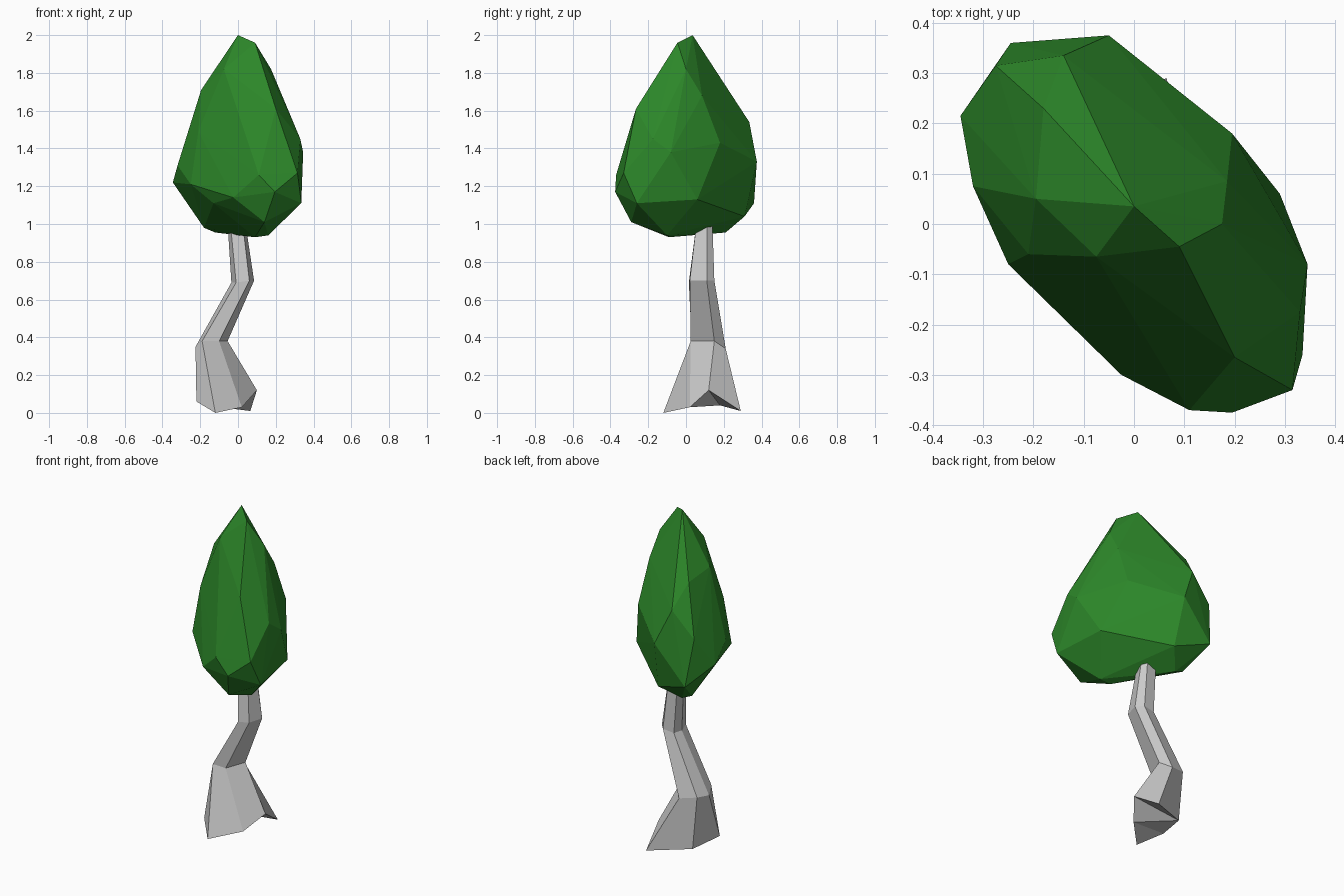
import bpy, bmesh


def finish(bm, name, color=None):
    bmesh.ops.recalc_face_normals(bm, faces=bm.faces)
    mesh = bpy.data.meshes.new(name)
    bm.to_mesh(mesh)
    bm.free()
    obj = bpy.data.objects.new(name, mesh)
    bpy.context.collection.objects.link(obj)
    if color:
        mat = bpy.data.materials.new(name + "_green")
        mat.diffuse_color = color
        mesh.materials.append(mat)
    return obj


# Trunk: six-sided crooked rings, flaring into roots
rings = [
    [(-.12, -.12, 0), (.02, .02, .03), (.10, .12, .12), (.065, .29, .01), (-.17, .18, .04), (-.22, -.01, .06)],
    [(-.19, .03, .38), (-.10, .025, .38), (-.055, .15, .38), (-.10, .21, .34), (-.20, .18, .36), (-.225, .10, .35)],
    [(-.01, .015, .69), (.06, .02, .70), (.085, .11, .70), (.05, .15, .70), (-.02, .145, .69), (-.035, .09, .69)],
    [(-.04, .06, 1.0), (.025, .055, 1.0), (.04, .11, 1.0), (.02, .14, 1.0), (-.04, .14, 1.0), (-.055, .10, 1.0)],
]
bm = bmesh.new()
loops = [[bm.verts.new(p) for p in ring] for ring in rings]
for a, b in zip(loops, loops[1:]):
    for i in range(6):
        j = (i + 1) % 6
        bm.faces.new((a[i], a[j], b[j], b[i]))
caps = [bm.faces.new(loops[-1]), bm.faces.new(loops[0][::-1])]
bmesh.ops.triangulate(bm, faces=caps)
finish(bm, "trunk")

# Crown: faceted teardrop, flattened along one diagonal
crown_points = [
    # tip and upper slopes
    (0, .035, 2.0), (.09, -.045, 1.96), (-.075, -.065, 1.82), (.175, 0, 1.82),
    (.185, .085, 1.68), (-.195, .05, 1.71), (.20, -.265, 1.61), (-.18, .23, 1.68),
    (-.14, .335, 1.54), (-.21, -.06, 1.49),
    # widest band
    (.33, -.175, 1.45), (.345, -.08, 1.38), (.195, .18, 1.43), (-.05, .375, 1.33),
    (-.275, .315, 1.39), (-.32, .075, 1.31), (.11, -.37, 1.26), (.315, -.33, 1.27),
    (-.345, .215, 1.22), (.195, -.375, 1.17), (-.025, -.30, 1.14), (-.25, -.08, 1.21),
    (.29, .06, 1.13), (-.245, .36, 1.11), (.335, -.26, 1.11),
    # underside
    (-.13, -.15, 1.11), (-.03, .31, 1.04), (.14, -.29, 1.01), (-.18, .20, .98),
    (-.12, .21, .955), (.16, -.10, .94), (.09, -.09, .93),
]
bm = bmesh.new()
for p in crown_points:
    bm.verts.new(p)
bmesh.ops.convex_hull(bm, input=bm.verts)
loose = [v for v in bm.verts if not v.link_faces]
bmesh.ops.delete(bm, geom=loose, context='VERTS')
finish(bm, "crown", (.025, .24, .022, 1))
